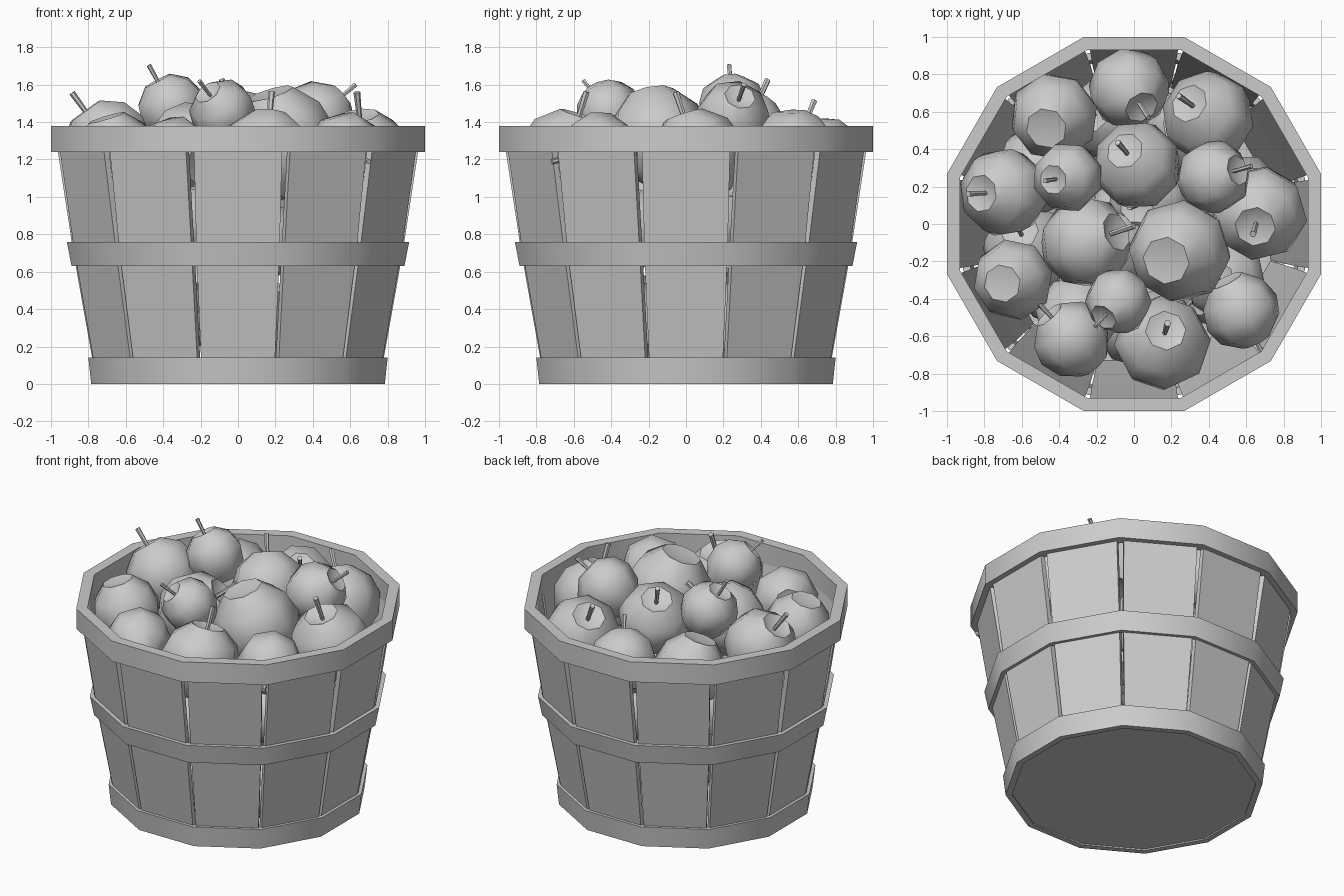
import bpy, bmesh, random
from math import pi, cos, sin, tan, radians
from mathutils import Vector, Matrix

random.seed(4)
if "Cube" in bpy.data.objects:
    bpy.data.objects.remove(bpy.data.objects["Cube"])

SIDES = 12
grey = bpy.data.materials.new("plain grey")
grey.use_nodes = True
grey.diffuse_color = (0.6, 0.6, 0.6, 1)
grey.node_tree.nodes["Principled BSDF"].inputs["Base Color"].default_value = (0.6, 0.6, 0.6, 1)


def finish(bm, name, angle=None):
    """Turn a bmesh into a named object, smooth below the given angle."""
    bmesh.ops.remove_doubles(bm, verts=bm.verts, dist=0.0001)
    bmesh.ops.recalc_face_normals(bm, faces=bm.faces)
    mesh = bpy.data.meshes.new(name)
    bm.to_mesh(mesh)
    bm.free()
    mesh.materials.append(grey)
    ob = bpy.data.objects.new(name, mesh)
    bpy.context.collection.objects.link(ob)
    if angle:
        bpy.ops.object.select_all(action='DESELECT')
        ob.select_set(True)
        bpy.context.view_layer.objects.active = ob
        bpy.ops.object.shade_smooth_by_angle(angle=radians(angle))
    return ob


def lathe(bm, profile, sides, offset=0.0, closed=False):
    """Spin (radius, height) points around z."""
    rings = [[bm.verts.new((r * cos(offset + 2 * pi * k / sides),
                            r * sin(offset + 2 * pi * k / sides), z))
              for k in range(sides)] for r, z in profile]
    pairs = list(zip(rings, rings[1:]))
    if closed:
        pairs.append((rings[-1], rings[0]))
    for a, b in pairs:
        for k in range(sides):
            n = (k + 1) % sides
            bm.faces.new((a[k], a[n], b[n], b[k]))
    return rings


def hoop(name, z0, z1, out0, out1, in0, in1):
    """Twelve-sided band; sizes are measured to the middle of each flat."""
    bm = bmesh.new()
    c = cos(pi / SIDES)
    lathe(bm, [(out0 / c, z0), (out1 / c, z1), (in1 / c, z1), (in0 / c, z0)],
          SIDES, pi / SIDES, True)
    finish(bm, name, 35)


# Bands around the basket
hoop("top_rim", 1.24, 1.38, 1.0, 1.0, 0.93, 0.93)
hoop("middle_hoop", 0.63, 0.76, 0.89, 0.915, 0.855, 0.875)
hoop("bottom_hoop", 0.0, 0.14, 0.785, 0.80, 0.745, 0.765)

# Basket floor
bm = bmesh.new()
r = 0.76 / cos(pi / SIDES)
rings = lathe(bm, [(r, 0.01), (r, 0.05)], SIDES, pi / SIDES)
for ring in rings:
    bm.faces.new(ring)
finish(bm, "basket_floor")

# Slats: height, outer distance, half width
SLAT = [(0.02, 0.757, 0.19), (0.14, 0.78, 0.198), (0.7, 0.88, 0.222), (1.32, 0.975, 0.237)]
for i in range(SIDES):
    bm = bmesh.new()
    loops = []
    for z, d, w in SLAT:
        loops.append([bm.verts.new(p) for p in
                      ((d, -w, z), (d, w, z), (d - 0.032, w, z), (d - 0.032, -w, z))])
    for a, b in zip(loops, loops[1:]):
        for k in range(4):
            n = (k + 1) % 4
            bm.faces.new((a[k], a[n], b[n], b[k]))
    bm.faces.new(loops[0])
    bm.faces.new(loops[-1])
    bm.transform(Matrix.Rotation(2 * pi * i / SIDES, 4, 'Z'))
    finish(bm, f"slat_{i + 1}")

# Fruit: dimpled low-poly body with a stem along its axis
BODY = [(0, 0.72), (0.42, 0.9), (0.85, 0.55), (1.0, 0.08), (0.86, -0.45), (0.46, -0.86), (0, -0.78)]
count = 0


def fruit(centre, size, axis):
    global count
    count += 1
    place = (Matrix.Translation(centre)
             @ Vector(axis).to_track_quat('Z', 'Y').to_matrix().to_4x4()
             @ Matrix.Rotation(random.uniform(0, pi), 4, 'Z'))
    bm = bmesh.new()
    lathe(bm, [(r * size, z * size) for r, z in BODY], 8)
    bm.transform(place)
    finish(bm, f"fruit_{count}", 50)
    bm = bmesh.new()
    rings = lathe(bm, [(0.05 * size, 0.7 * size), (0.07 * size, 1.4 * size)], 6)
    for ring in rings:
        bm.faces.new(ring)
    bm.transform(place)
    finish(bm, f"fruit_stem_{count}", 40)


# Heaped top layer: x, y, top height, size, stem direction
HEAP = [
    (-0.43, 0.57, 1.44, 0.24, (0.2, 0.3, -1)),
    (-0.03, 0.73, 1.42, 0.22, (0.1, -0.15, 0.22)),
    (0.40, 0.57, 1.46, 0.25, (-0.14, 0.1, 0.25)),
    (-0.69, 0.17, 1.51, 0.24, (-0.21, -0.01, 0.29)),
    (-0.35, 0.25, 1.65, 0.19, (-0.13, -0.02, 0.24)),
    (0.02, 0.31, 1.56, 0.24, (-0.11, 0.13, 0.3)),
    (0.42, 0.25, 1.61, 0.20, (0.21, 0.06, 0.18)),
    (0.67, 0.06, 1.46, 0.26, (-0.03, -0.1, 0.3)),
    (-0.26, -0.10, 1.49, 0.25, (0.26, 0.09, 0.22)),
    (0.24, -0.15, 1.59, 0.28, (0.3, 0.2, -1)),
    (-0.65, -0.30, 1.45, 0.22, (0.3, 0.1, -1)),
    (-0.33, -0.62, 1.42, 0.21, (-0.2, 0.22, 0.08)),
    (-0.08, -0.41, 1.62, 0.18, (-0.12, -0.13, 0.16)),
    (0.15, -0.64, 1.46, 0.26, (0.03, 0.11, 0.35)),
    (0.57, -0.46, 1.45, 0.21, (0.12, -0.24, -0.06)),
]
for x, y, top, size, axis in HEAP:
    fruit((x, y, top - 0.94 * size), size, axis)

# Buried layers: ring radius, height, number
for ring, z, number in ((0.58, 0.83, 8), (0.15, 0.95, 2), (0.52, 0.36, 7), (0.05, 0.4, 1)):
    for k in range(number):
        a = 2 * pi * (k + 0.3) / number
        tilt = (random.uniform(-0.6, 0.6), random.uniform(-0.6, 0.6), 1)
        fruit((ring * cos(a), ring * sin(a), z + random.uniform(-0.07, 0.07)),
              random.uniform(0.21, 0.25), tilt)
